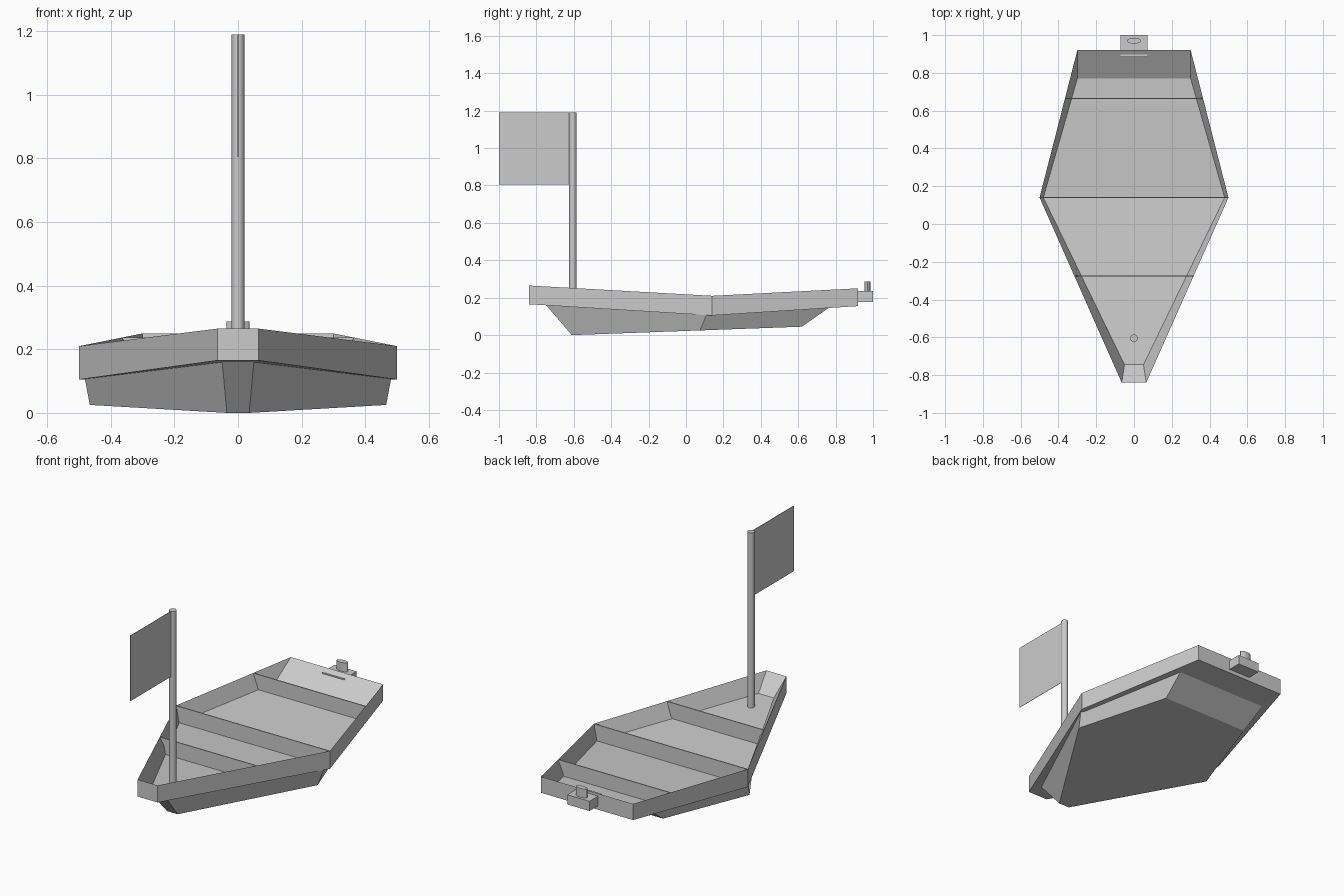
import bpy, bmesh
from mathutils import Matrix

if "Cube" in bpy.data.objects:
    bpy.data.objects.remove(bpy.data.objects["Cube"])


def finish(name, bm):
    bmesh.ops.recalc_face_normals(bm, faces=bm.faces)
    me = bpy.data.meshes.new(name)
    bm.to_mesh(me)
    bm.free()
    ob = bpy.data.objects.new(name, me)
    bpy.context.collection.objects.link(ob)
    return ob


def ring(bm, stations):
    # stations run bow, middle, stern as (half width, y, z)
    right = [bm.verts.new((x, y, z)) for x, y, z in stations]
    left = [bm.verts.new((-x, y, z)) for x, y, z in stations]
    return right + left[::-1]


def bridge(bm, a, b):
    for i in range(6):
        j = (i + 1) % 6
        bm.faces.new((a[i], a[j], b[j], b[i]))


def cap(bm, r):
    # two panels folded across the middle station
    bm.faces.new((r[0], r[1], r[4], r[5]))
    bm.faces.new((r[1], r[2], r[3], r[4]))


def box(name, lo, hi):
    bm = bmesh.new()
    size = [h - l for l, h in zip(lo, hi)]
    mid = [(h + l) / 2 for l, h in zip(lo, hi)]
    bmesh.ops.create_cube(bm, size=1, matrix=Matrix.Translation(mid) @ Matrix.Diagonal((*size, 1)))
    return finish(name, bm)


def cylinder(name, rx, ry, y, z0, z1, sides):
    bm = bmesh.new()
    m = Matrix.Translation((0, y, (z0 + z1) / 2)) @ Matrix.Diagonal((rx, ry, z1 - z0, 1))
    bmesh.ops.create_cone(bm, cap_ends=True, segments=sides, radius1=1, radius2=1, depth=1, matrix=m)
    ob = finish(name, bm)
    bpy.ops.object.select_all(action='DESELECT')
    ob.select_set(True)
    bpy.context.view_layer.objects.active = ob
    bpy.ops.object.shade_smooth_by_angle()
    return ob


# upper hull: outer strakes, sloping inner walls, floor and underside
bm = bmesh.new()
top = ring(bm, [(0.065, -0.84, 0.265), (0.5, 0.14, 0.21), (0.3, 0.92, 0.25)])
floor = ring(bm, [(0.05, -0.745, 0.17), (0.48, 0.14, 0.115), (0.3, 0.77, 0.155)])
low = ring(bm, [(0.065, -0.84, 0.165), (0.5, 0.14, 0.105), (0.3, 0.92, 0.155)])
bridge(bm, top, floor)
bridge(bm, top, low)
cap(bm, floor)
cap(bm, low)
finish("upper_hull", bm)

# lower hull with raked bow and stern
bm = bmesh.new()
upper = ring(bm, [(0.05, -0.75, 0.162), (0.482, 0.11, 0.11), (0.3, 0.765, 0.147)])
keel = ring(bm, [(0.035, -0.61, 0.0), (0.466, 0.075, 0.025), (0.285, 0.62, 0.045)])
bridge(bm, upper, keel)
cap(bm, keel)
cap(bm, upper)
finish("lower_hull", bm)

# thin cross boards standing on the floor
for name, y, wt, wb, zt, zb in [("front_cross_board", -0.275, 0.313, 0.285, 0.233, 0.138),
                                ("middle_cross_board", 0.14, 0.498, 0.48, 0.21, 0.11),
                                ("rear_cross_board", 0.665, 0.364, 0.33, 0.237, 0.145)]:
    bm = bmesh.new()
    sides = [[bm.verts.new((x, y + d, z)) for x, z in ((-wb, zb), (wb, zb), (wt, zt), (-wt, zt))]
             for d in (-0.003, 0.003)]
    bm.faces.new(sides[0])
    bm.faces.new(sides[1])
    for i in range(4):
        j = (i + 1) % 4
        bm.faces.new((sides[0][i], sides[0][j], sides[1][j], sides[1][i]))
    finish(name, bm)

# mast and flag
cylinder("mast", 0.02, 0.02, -0.605, 0.14, 1.19, 16)
box("flag", (-0.001, -1.0, 0.805), (0.001, -0.615, 1.19))

# stern bracket and its peg
box("stern_bracket", (-0.072, 0.885, 0.178), (0.072, 1.0, 0.235))
cylinder("bracket_peg", 0.036, 0.016, 0.97, 0.23, 0.287, 16)
